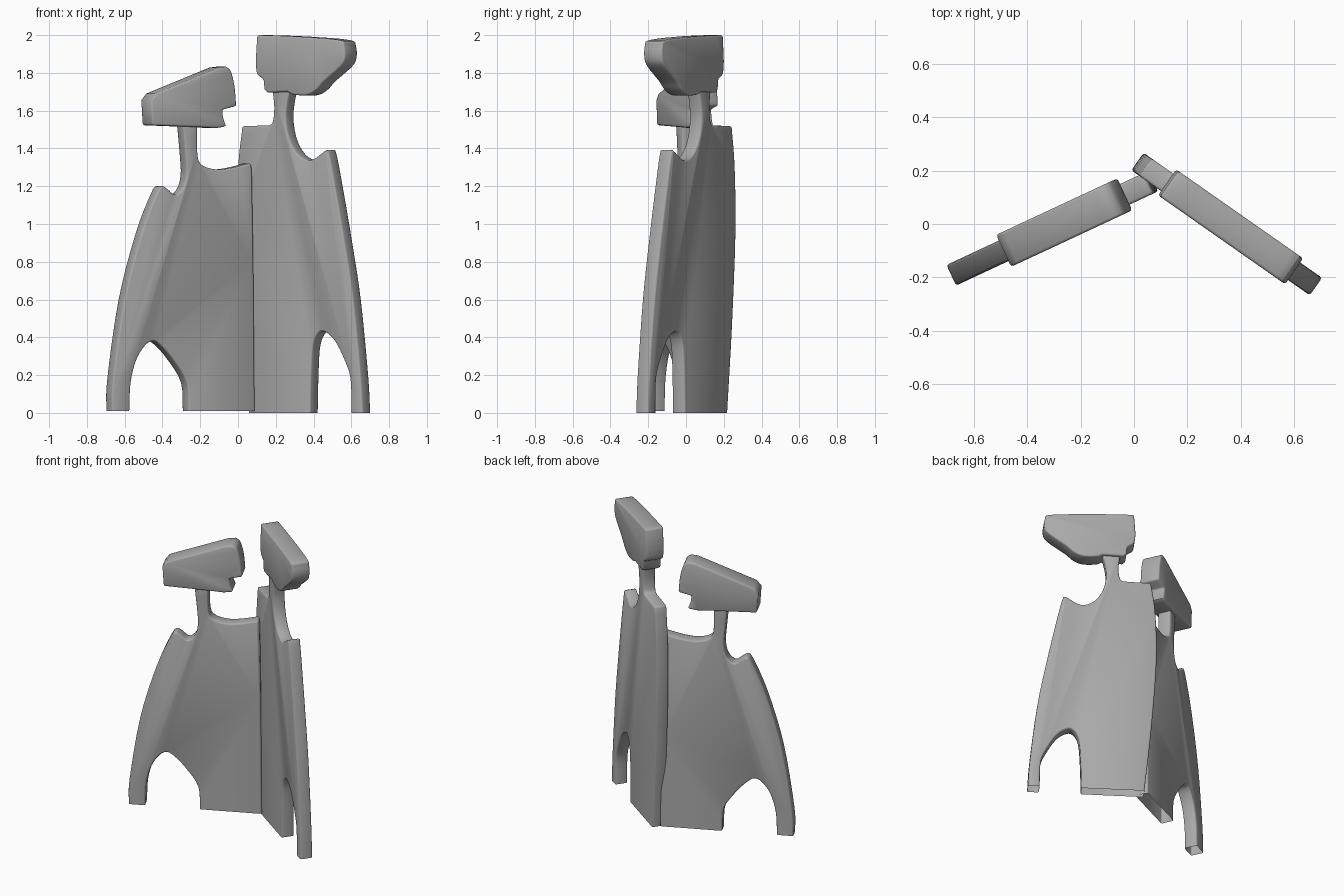
import bpy, bmesh, math
from mathutils import Vector

if "Cube" in bpy.data.objects:
    bpy.data.objects.remove(bpy.data.objects["Cube"])

grey = bpy.data.materials.new("dark_grey")
grey.diffuse_color = (0.4, 0.4, 0.4, 1)
grey.use_nodes = True
grey.node_tree.nodes["Principled BSDF"].inputs["Base Color"].default_value = grey.diffuse_color


def smooth_run(pts, steps=4):
    """Catmull-Rom curve through one run of profile points."""
    if len(pts) < 3:
        return [Vector(p) for p in pts]
    p = [Vector(q) for q in pts]
    p = [2 * p[0] - p[1]] + p + [2 * p[-1] - p[-2]]
    out = []
    for i in range(1, len(p) - 2):
        a, b, c, d = p[i - 1:i + 3]
        for k in range(steps):
            t = k / steps
            out.append(0.5 * (2 * b + (c - a) * t + (2 * a - 5 * b + 4 * c - d) * t ** 2
                              + (3 * b - a - 3 * c + d) * t ** 3))
    out.append(p[-2])
    return out


def panel(name, runs, origin, angle, thick, bevel, open_bottom=False):
    """Upright slab: runs give the front-face outline in front-view x, z."""
    d = Vector((math.cos(angle), math.sin(angle), 0))
    n = Vector((d.y, -d.x, 0))
    outline = [q for r in runs for q in smooth_run(r)]
    bm = bmesh.new()
    front, back = [], []
    for q in outline:
        u = (q.x - n.x * thick / 2 - origin[0]) / d.x
        c = Vector((origin[0], origin[1], q.y)) + d * u
        front.append(bm.verts.new(c + n * thick / 2))
        back.append(bm.verts.new(c - n * thick / 2))
    bm.faces.new(front)
    bm.faces.new(back[::-1])
    floor = min(q.y for q in outline) + 0.001
    for i in range(len(front)):
        j = (i + 1) % len(front)
        if open_bottom and outline[i].y < floor and outline[j].y < floor:
            continue  # feet are open underneath
        bm.faces.new((front[j], front[i], back[i], back[j]))
    bmesh.ops.recalc_face_normals(bm, faces=bm.faces)
    me = bpy.data.meshes.new(name)
    bm.to_mesh(me)
    bm.free()
    me.materials.append(grey)
    ob = bpy.data.objects.new(name, me)
    bpy.context.collection.objects.link(ob)
    m = ob.modifiers.new("rounded_edges", 'BEVEL')
    m.width, m.segments = bevel, 2
    m.limit_method, m.angle_limit = 'ANGLE', math.radians(50)
    m.use_clamp_overlap = False
    bpy.ops.object.select_all(action='DESELECT')
    ob.select_set(True)
    bpy.context.view_layer.objects.active = ob
    bpy.ops.object.modifier_apply(modifier=m.name)
    bpy.ops.object.shade_smooth_by_angle(angle=math.radians(50))
    return ob


LEFT = ((-0.68, -0.19), math.radians(25))
RIGHT = ((0.675, -0.23), math.radians(-35))

# Left body: cloak-like slab with neck and leg arch
panel("left_body", [
    [(-0.26, 0.01), (-0.27, 0.16), (-0.34, 0.28), (-0.41, 0.36), (-0.45, 0.38),
     (-0.49, 0.355), (-0.535, 0.28), (-0.565, 0.16), (-0.572, 0.01)],
    [(-0.665, 0.01), (-0.66, 0.18), (-0.60, 0.6), (-0.51, 0.95), (-0.43, 1.16),
     (-0.40, 1.2), (-0.37, 1.185), (-0.33, 1.155), (-0.29, 1.19), (-0.272, 1.26),
     (-0.275, 1.35), (-0.295, 1.57)],
    [(-0.213, 1.57), (-0.212, 1.38), (-0.19, 1.315), (-0.12, 1.29), (-0.04, 1.295), (0.07, 1.322)],
    [(0.076, 1.29), (0.084, 0.8), (0.091, 0.01)],
], *LEFT, 0.085, 0.01, True)

# Left head: wedge with a jaw notch
panel("left_head", [
    [(-0.452, 1.523), (-0.46, 1.655)], [(-0.435, 1.69), (-0.10, 1.828)],
    [(-0.06, 1.833), (-0.035, 1.81), (-0.015, 1.73), (-0.006, 1.625)],
    [(-0.08, 1.605), (-0.075, 1.565), (-0.06, 1.517)], [(-0.11, 1.508), (-0.2, 1.513)],
], *LEFT, 0.132, 0.01)

# Right body: taller slab
panel("right_body", [
    [(0.054, 0), (0.018, 0.45), (-0.009, 0.95), (-0.003, 1.3), (0.02, 1.518)],
    [(0.16, 1.522), (0.18, 1.54), (0.188, 1.62), (0.175, 1.74)],
    [(0.28, 1.74), (0.258, 1.64), (0.252, 1.55), (0.27, 1.45), (0.31, 1.375), (0.36, 1.34),
     (0.40, 1.345), (0.458, 1.387), (0.478, 1.375), (0.512, 1.2), (0.563, 0.9),
     (0.608, 0.6), (0.647, 0.2), (0.658, 0)],
    [(0.597, 0), (0.592, 0.18), (0.56, 0.28), (0.51, 0.38), (0.46, 0.427), (0.425, 0.425),
     (0.395, 0.36), (0.385, 0.22), (0.38, 0)],
], *RIGHT, 0.08, 0.01, True)

# Right head: tapered block with a stepped underside
panel("right_head", [
    [(0.098, 2.0), (0.30, 1.993), (0.53, 1.974), (0.56, 1.945), (0.564, 1.88), (0.54, 1.832),
     (0.45, 1.752), (0.41, 1.708), (0.36, 1.682), (0.29, 1.685), (0.26, 1.70)],
    [(0.152, 1.695), (0.137, 1.712)], [(0.132, 1.765), (0.098, 1.795), (0.09, 1.86)],
], *RIGHT, 0.118, 0.01)
